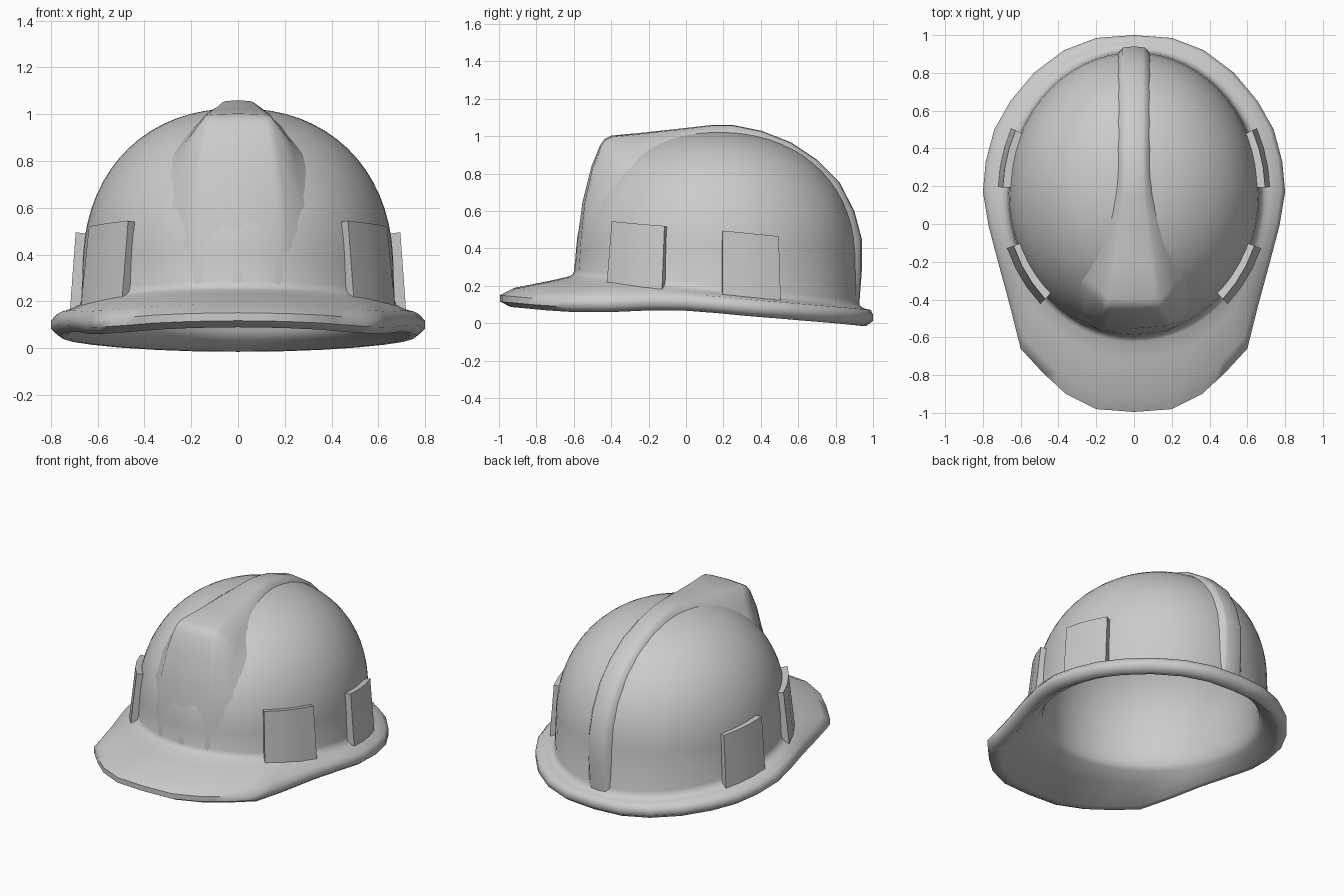
import bpy, bmesh
from math import sin, cos, pi, radians

if "Cube" in bpy.data.objects:
    bpy.data.objects.remove(bpy.data.objects["Cube"])

CY, CZ = 0.16, 0.33            # centre of the dome's widest ring
AX, AY, AZ = 0.665, 0.75, 0.695  # dome half sizes
E = 2.2                        # dome roundness exponent (2 = ellipse)


def loft(name, rings, closed=True, caps=(False, False), angle=40):
    """Skin a list of equal-length point rings; a 1-point ring makes a pole."""
    bm = bmesh.new()
    vr = [[bm.verts.new(p) for p in r] for r in rings]
    for a, b in zip(vr, vr[1:]):
        n = max(len(a), len(b))
        for i in range(n if closed else n - 1):
            j = (i + 1) % n
            if len(a) == 1:
                bm.faces.new((a[0], b[i], b[j]))
            elif len(b) == 1:
                bm.faces.new((a[i], b[0], a[j]))
            else:
                bm.faces.new((a[i], b[i], b[j], a[j]))
    for flag, r in zip(caps, (vr[0], vr[-1])):
        if flag:
            bm.faces.new(r)
    bmesh.ops.recalc_face_normals(bm, faces=bm.faces)
    me = bpy.data.meshes.new(name)
    bm.to_mesh(me)
    bm.free()
    ob = bpy.data.objects.new(name, me)
    bpy.context.collection.objects.link(ob)
    bpy.ops.object.select_all(action='DESELECT')
    ob.select_set(True)
    bpy.context.view_layer.objects.active = ob
    bpy.ops.object.shade_smooth_by_angle(angle=radians(angle))
    return ob


def mix(a, b, f, dz=0.0):
    return [(u[0] + (v[0] - u[0]) * f, u[1] + (v[1] - u[1]) * f,
             u[2] + (v[2] - u[2]) * f + dz) for u, v in zip(a, b)]


# Brim outline, right half from back to front: x, y, top z
half = [(0, 1, .06), (.2, .985, .062), (.37, .92, .068), (.53, .80, .078),
        (.655, .65, .09), (.74, .5, .102), (.785, .33, .115), (.8, .17, .13),
        (.77, -.01, .143), (.72, -.2, .145), (.655, -.44, .135),
        (.6, -.66, .137), (.48, -.79, .145), (.36, -.9, .155),
        (.2, -.98, .162), (0, -.995, .165)]
outline = half + [(-x, y, z) for x, y, z in half[-2:0:-1]]
middles = mix(outline, outline[1:] + outline[:1], 0.5)
edge = [p for pair in zip(outline, middles) for p in pair]
N = len(edge)


def base_z(y):
    return 0.155 - 0.08 * (y - CY) / AY


def dome_ring(s, z=None, lift=0.0):
    """Ring around the dome; without z it follows the tilted base line."""
    pts = []
    for i in range(N):
        t = 2 * pi * i / N
        y = CY + AY * s * cos(t)
        pts.append((AX * s * sin(t), y, base_z(y) + lift if z is None else z))
    return pts


def dome_rings(k):
    out = []
    for i in range(16):
        a = radians(85 - 81 * i / 15)
        c, s = cos(a) ** (2 / E), sin(a) ** (2 / E)
        out.append(dome_ring(k * c, CZ + k * AZ * s))
    return [[(0, CY, CZ + k * AZ)]] + out


def inset(s, dz):
    """Brim outline shrunk towards the dome centre."""
    return [(x * s, CY + (y - CY) * s, z + dz) for x, y, z in edge]


# Shell: outer dome, filleted brim, bevelled rim, underside and thick inner dome
base = dome_ring(1.008, lift=0.05)
foot = dome_ring(1.045, lift=0.012)
rings = dome_rings(1) + [base, dome_ring(1.02, lift=.025), foot]
rings += [mix(foot, edge, 0.25), mix(foot, edge, 0.8, 0.006)]
rings += [inset(1, -.014), inset(1, -.048), inset(.955, -.076), inset(.92, -.074)]
inner = dome_ring(0.97, lift=-0.045)
rings += [mix(inset(.92, -.074), inner, 0.6, 0.008), inner,
          dome_ring(.935, lift=-.01), dome_ring(.92, lift=.05)]
rings += dome_rings(.915)[::-1]
loft("helmet_shell", rings, angle=55)

# Crest: stations along the centre line: y, z, half width, foot half width, edge drop
stations = [(-.605, .23, .22, .32, .06), (-.597, .30, .22, .32, .052),
            (-.58, .45, .215, .325, .036), (-.553, .65, .20, .32, .025),
            (-.505, .84, .175, .30, .016), (-.46, .95, .155, .285, .01),
            (-.435, .985, .148, .275, .01), (-.40, 1.003, .14, .26, .01),
            (-.22, 1.02, .115, .205, .01), (-.02, 1.042, .088, .145, .01),
            (.14, 1.06, .065, .105, .008), (.25, 1.06, .06, .09, .008),
            (.40, 1.03, .06, .09, .008), (.56, .968, .06, .09, .008),
            (.70, .875, .06, .09, .008), (.82, .755, .06, .09, .008),
            (.90, .60, .06, .09, .008), (.94, .45, .06, .09, .008),
            (.94, .28, .06, .09, .008), (.925, .08, .06, .09, .008)]
sections = []
for y, z, w, f, drop in stations:
    dy, dz = y - CY, max(z - CZ, 0)
    d = (dy * dy + dz * dz) ** .5
    uy, uz = dy / d, dz / d

    def skin(x):
        """Depth of the dome surface below this station at side offset x."""
        lo, hi = 0.0, 1.2
        for _ in range(30):
            r = (lo + hi) / 2
            flat = ((x / AX) ** 2 + (r * uy / AY) ** 2) ** (E / 2)
            lo, hi = (r, hi) if flat + (r * uz / AZ) ** E < 1 else (lo, r)
        return d - lo

    m = w + (f - w) * .6
    prof = [(f * 1.06, max(skin(f * 1.06), drop) + .015),
            (m, drop + max(skin(f) - drop, 0) * .68),
            (w, drop), (w * .8, drop * .5), (0, 0)]
    prof += [(-a, b) for a, b in prof[-2::-1]]
    sections.append([(a, y - uy * b, z - uz * b) for a, b in prof])
loft("crest", sections, closed=False, angle=60)


# Side plates: curved slabs hugging the dome, leaning inward at the top
def plate(name, a0, a1, top, bottom, lean, side):
    secs = []
    for i in range(4):
        k = i / 3
        t = radians(a0 + (a1 - a0) * k)
        zt = top[0] + (top[1] - top[0]) * k
        zb = bottom[0] + (bottom[1] - bottom[0]) * k
        sec = []
        for off, z in ((-.035, zt - .008), (lean, zt), (.056, zb), (-.01, zb)):
            sec.append((side * (AX + off) * cos(t), CY + (AY + off) * sin(t), z))
        secs.append(sec)
    loft(name, secs, caps=(True, True), angle=25)


for side, label in ((1, "right"), (-1, "left")):
    plate("front_plate_" + label, -46.5, -21, (.545, .52), (.20, .165), .018, side)
    plate("rear_plate_" + label, 2.5, 25.5, (.495, .465), (.14, .105), .03, side)
